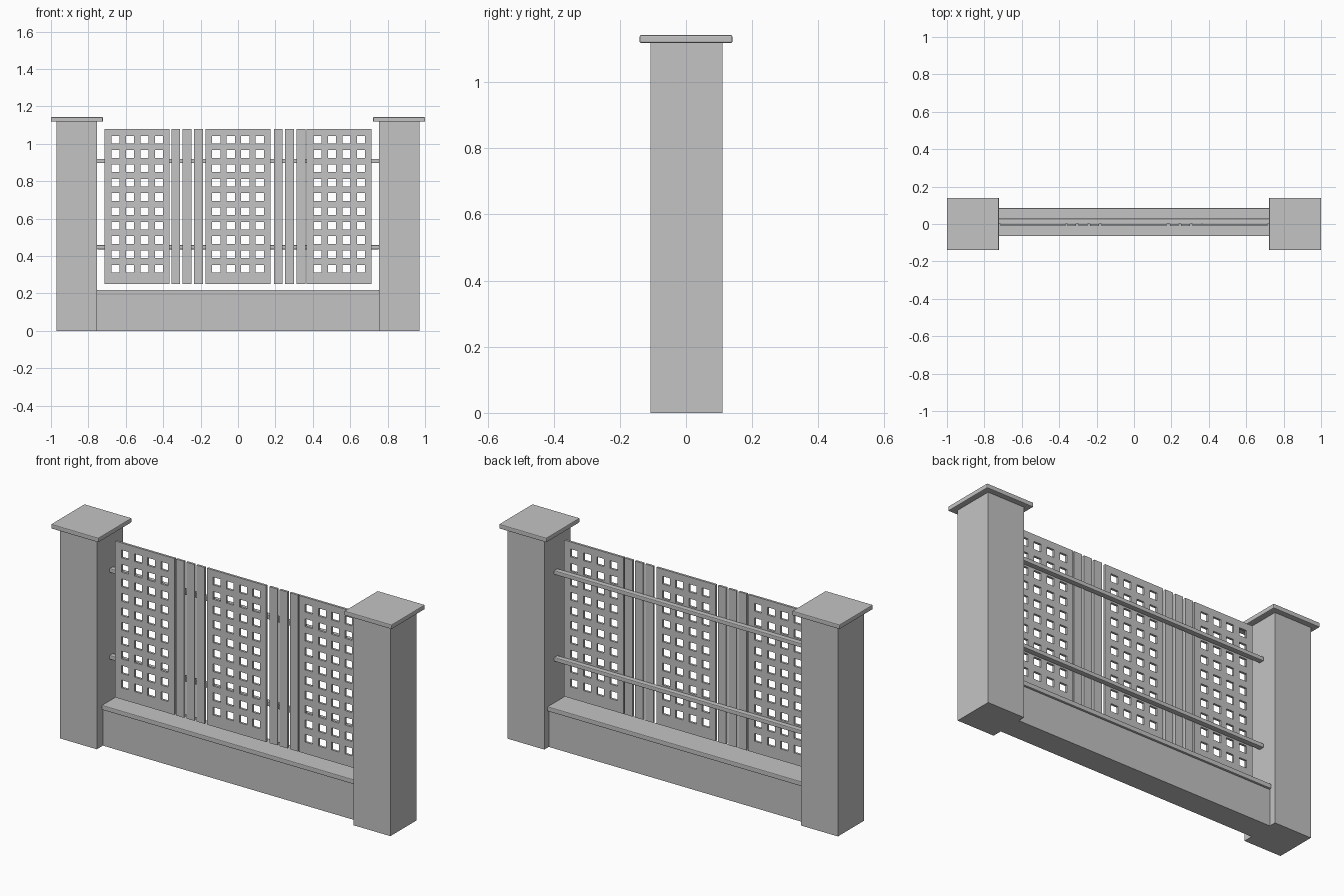
import bpy
import bmesh

cube = bpy.data.objects.get("Cube")
if cube:
    bpy.data.objects.remove(cube, do_unlink=True)

GREY = (0.55, 0.55, 0.55, 1.0)
grey = bpy.data.materials.new("plain grey")
grey.use_nodes = True
grey.diffuse_color = GREY
for node in grey.node_tree.nodes:
    if node.type == 'BSDF_PRINCIPLED':
        node.inputs["Base Color"].default_value = GREY


def add_object(name, bm):
    mesh = bpy.data.meshes.new(name)
    bm.to_mesh(mesh)
    bm.free()
    mesh.materials.append(grey)
    obj = bpy.data.objects.new(name, mesh)
    bpy.context.collection.objects.link(obj)
    return obj


def box(name, xs, ys, zs, bevel=0.0):
    """Box spanning the given (low, high) ranges, with optional softened edges."""
    bm = bmesh.new()
    bmesh.ops.create_cube(bm, size=1)
    for v in bm.verts:
        v.co = [r[0] if c < 0 else r[1] for c, r in zip(v.co, (xs, ys, zs))]
    obj = add_object(name, bm)
    if bevel:
        mod = obj.modifiers.new("soft edges", 'BEVEL')
        mod.width = bevel
        mod.segments = 2
    return obj


def cuts(low, high, middle, count, pitch, size):
    """Outer edges plus both sides of every hole along one axis."""
    result = [low]
    for i in range(count):
        centre = middle + (i - (count - 1) / 2) * pitch
        result += [centre - size / 2, centre + size / 2]
    return result + [high]


BOTTOM, TOP = 0.25, 1.08
FRONT, BACK = -0.012, 0.0


def lattice_panel(name, centre):
    """Sheet with a grid of square holes, thickened."""
    xs = cuts(centre - 0.174, centre + 0.174, centre, 4, 0.0775, 0.043)
    zs = cuts(BOTTOM, TOP, 0.677, 10, 0.0767, 0.041)
    bm = bmesh.new()
    grid = [[bm.verts.new((x, (FRONT + BACK) / 2, z)) for z in zs] for x in xs]
    for i in range(len(xs) - 1):
        for j in range(len(zs) - 1):
            if i % 2 and j % 2:
                continue  # hole
            bm.faces.new((grid[i][j], grid[i + 1][j],
                          grid[i + 1][j + 1], grid[i][j + 1]))
    obj = add_object(name, bm)
    mod = obj.modifiers.new("thickness", 'SOLIDIFY')
    mod.thickness = BACK - FRONT
    mod.offset = 0


# Posts with flat caps
for side, s in (("left", 1), ("right", -1)):
    box(side + "_post", sorted((s * 0.754, s * 0.97)), (-0.107, 0.111), (0, 1.12))
    box(side + "_post_cap", sorted((s * 0.722, s)), (-0.14, 0.14), (1.118, 1.142), 0.004)

# Low wall and coping between the posts
box("base_wall", (-0.756, 0.756), (-0.056, 0.074), (0, 0.195))
box("wall_coping", (-0.755, 0.755), (-0.065, 0.085), (0.193, 0.218), 0.004)

# Horizontal rails behind the panels
for name, z in (("lower_rail", 0.447), ("upper_rail", 0.908)):
    box(name, (-0.756, 0.756), (BACK, 0.029), (z - 0.011, z + 0.011), 0.004)

# Lattice panels
for name, x in (("right_panel", -0.539), ("middle_panel", 0.0), ("left_panel", 0.541)):
    lattice_panel(name, x)

# Narrow slats between the panels
for side, start in (("right", -0.356), ("left", 0.192)):
    for i in range(3):
        x = start + i * 0.0605
        box(f"{side}_slat_{i + 1}", (x, x + 0.047), (FRONT, BACK), (BOTTOM, TOP))
